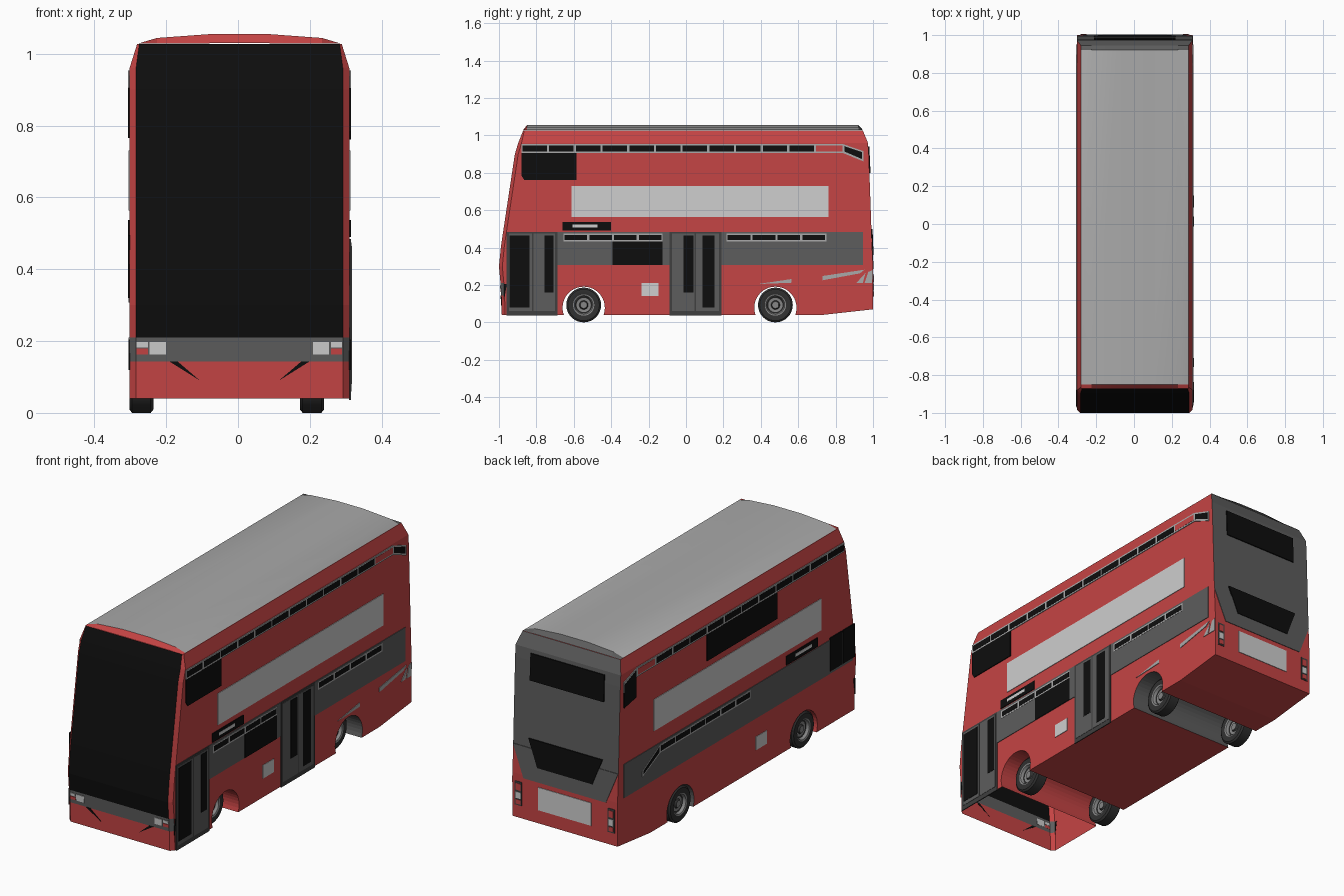
import bpy, bmesh, math
from mathutils import Vector, Matrix

if "Cube" in bpy.data.objects:
    bpy.data.objects.remove(bpy.data.objects["Cube"])

CX, HW = 0.004, 0.306          # body centre and half width
COLOURS = {
    "red": (0.56, 0.058, 0.058), "black": (0.004, 0.004, 0.004), "grey": (0.11, 0.11, 0.11),
    "dark grey": (0.05, 0.05, 0.05), "light grey": (0.62, 0.62, 0.62),
    "silver": (0.40, 0.40, 0.40), "rubber": (0.03, 0.03, 0.03), "rim grey": (0.24, 0.24, 0.24)}
MATS, IDX = [], {}
for i, (n, c) in enumerate(COLOURS.items()):
    m = bpy.data.materials.new(n)
    m.diffuse_color = (*c, 1)
    m.use_nodes = True
    m.node_tree.nodes["Principled BSDF"].inputs["Base Color"].default_value = m.diffuse_color
    MATS.append(m)
    IDX[n] = i


def finish(name, bm, recalc=True):
    if recalc:
        bmesh.ops.recalc_face_normals(bm, faces=bm.faces[:])
    me = bpy.data.meshes.new(name)
    bm.to_mesh(me)
    bm.free()
    for m in MATS:
        me.materials.append(m)
    ob = bpy.data.objects.new(name, me)
    bpy.context.collection.objects.link(ob)
    return ob


def smooth(ob, angle=35):
    bpy.ops.object.select_all(action='DESELECT')
    ob.select_set(True)
    bpy.context.view_layer.objects.active = ob
    bpy.ops.object.shade_smooth_by_angle(angle=math.radians(angle))


# Body shell: stacked plan outlines (z, front y, rear y, half width, corner bevel)
LEVELS = [(0.04, -0.985, 1.0, HW, 0.018), (0.143, -0.988, 1.0, HW, 0.018),
          (0.21, -0.992, 1.0, HW, 0.018), (0.30, -1.0, 1.0, HW, 0.018),
          (0.40, -0.99, 0.995, HW, 0.018), (0.45, -0.983, 0.993, HW, 0.018),
          (0.90, -0.915, 0.977, HW, 0.018), (0.96, -0.897, 0.973, HW, 0.018),
          (1.027, -0.87, 0.945, 0.285, 0.006)]
bm = bmesh.new()
rings = []
for z, yf, yr, w, b in LEVELS:
    pts = [(-w + b, yf), (w - b, yf), (w, yf + b), (w, 0.73), (w, yr), (-w, yr), (-w, 0.73), (-w, yf + b)]
    rings.append([bm.verts.new((CX + x, y, 0.07 if z == 0.04 and y > 0.9 else z)) for x, y in pts])
for i in range(len(rings) - 1):
    z = LEVELS[i][0]
    for j in range(8):
        k = (j + 1) % 8
        f = bm.faces.new((rings[i][j], rings[i][k], rings[i + 1][k], rings[i + 1][j]))
        if j == 0 and z >= 0.21:
            f.material_index = IDX["black"]            # windscreen
        elif (j in (0, 1, 7) and z == 0.143) or (j == 4 and z >= 0.45):
            f.material_index = IDX["grey"]             # headlamp band, rear panel
bm.faces.new([rings[0][j] for j in (0, 1, 2, 3, 6, 7)])
bm.faces.new([rings[0][j] for j in (3, 4, 5, 6)])
bm.faces.new(rings[-1])
body = finish("body", bm)

# Wheel arch tunnels right through the body
for y, col in ((-0.547, "red"), (0.478, "grey")):
    bm = bmesh.new()
    bmesh.ops.create_cone(bm, cap_ends=True, segments=40, radius1=0.113, radius2=0.113, depth=1,
                          matrix=Matrix.Translation((0, y, 0.078)) @ Matrix.Rotation(math.pi / 2, 4, 'Y'))
    for f in bm.faces:
        f.material_index = IDX[col]
    cutter = finish("arch_cutter", bm)
    cutter.hide_render = True
    mod = body.modifiers.new("arch", 'BOOLEAN')
    mod.operation, mod.object, mod.solver = 'DIFFERENCE', cutter, 'EXACT'
    bpy.context.view_layer.objects.active = body
    bpy.ops.object.modifier_apply(modifier=mod.name)
    bpy.data.objects.remove(cutter)

# Open underside ahead of the front axle
bm = bmesh.new()
bm.from_mesh(body.data)
gone = [f for f in bm.faces if f.normal.z < -0.9 and f.calc_center_median().y < -0.66
        and f.calc_center_median().z < 0.06]
bmesh.ops.delete(bm, geom=gone, context='FACES')
bm.to_mesh(body.data)
bm.free()

# Crowned roof
bm = bmesh.new()
crown = [(-0.284, 0), (-0.23, 0.016), (-0.08, 0.027), (0.08, 0.027), (0.23, 0.016), (0.284, 0)]
rows = [[bm.verts.new((CX + x, y, 1.028 + h * k)) for x, h in crown]
        for y, k in ((-0.87, 0.05), (-0.85, 1), (0.922, 1), (0.945, 0.05))]
for i, col in enumerate(("red", "silver", "grey")):
    for j in range(5):
        f = bm.faces.new((rows[i][j], rows[i][j + 1], rows[i + 1][j + 1], rows[i + 1][j]))
        f.material_index = IDX[col]
smooth(finish("roof", bm), 20)


def end_y(z, col):
    for a, b in zip(LEVELS, LEVELS[1:]):
        if z <= b[0]:
            return a[col] + (b[col] - a[col]) * (z - a[0]) / (b[0] - a[0])


def plate(name, side, polys, col, t=0.003):
    """Thin flat plates on a body side; polygons are (along, z) points."""
    bm = bmesh.new()
    for poly in polys:
        def at(u, z, d):
            if side in ("right", "left"):
                s = 1 if side == "right" else -1
                return (CX + s * (HW + d), u, z)
            if side == "front":
                return (CX + u, end_y(z, 1) - d, z)
            return (CX + u, end_y(z, 2) + d, z)
        lo = [bm.verts.new(at(u, z, -0.001)) for u, z in poly]
        hi = [bm.verts.new(at(u, z, t)) for u, z in poly]
        bm.faces.new(lo)
        bm.faces.new(hi)
        for i in range(len(poly)):
            j = (i + 1) % len(poly)
            bm.faces.new((lo[i], lo[j], hi[j], hi[i]))
    for f in bm.faces:
        f.material_index = IDX[col]
    return finish(name, bm)


def rect(a, b, z0, z1):
    return [(a, z0), (b, z0), (b, z1), (a, z1)]


def flip(polys):
    return polys + [[(-u, z) for u, z in p] for p in polys]


def window_strip(name, side, a, b, n, z0, z1):
    plate(name + "_frame", side, [rect(a, b, z0, z1)], "silver", 0.004)
    w, g = (b - a) / n, 0.006
    plate(name + "_panes", side, [rect(a + i * w + g, a + (i + 1) * w - g, z0 + 0.008, z1 - 0.008)
                                  for i in range(n)], "black", 0.005)


# Features shared by both sides
for s in ("right", "left"):
    window_strip(s + "_upper_windows", s, -0.88, 0.69, 11, 0.905, 0.953)
    plate(s + "_side_advert_panel", s, [rect(-0.612, 0.762, 0.564, 0.73) if s == "right"
                                        else rect(-0.69, 0.70, 0.564, 0.73)], "light grey")
    plate(s + "_sign", s, [rect(-0.66, -0.40, 0.49, 0.537)], "black", 0.004)
    plate(s + "_sign_strip", s, [rect(-0.607, -0.473, 0.507, 0.523)], "light grey", 0.005)
    plate(s + "_flap", s, [rect(-0.238, -0.147, 0.14, 0.21)], "light grey")
    plate(s + "_lamp_edge", s, [[(-0.972, 0.12), (-0.958, 0.205), (-0.972, 0.205)]], "black")
    plate(s + "_upper_end_frame", s, [rect(0.69, 0.84, 0.905, 0.953),
                                      [(0.84, 0.905), (0.95, 0.86), (0.95, 0.915), (0.84, 0.953)]],
          "silver", 0.004)
    plate(s + "_upper_blank_pane", s, [rect(0.694, 0.836, 0.913, 0.945)], "red", 0.005)

# Right side: band, windows, doors, decals
plate("right_band", "right", [rect(-0.687, -0.088, 0.307, 0.484), rect(0.19, 0.945, 0.307, 0.484)], "grey")
window_strip("right_lower_front", "right", -0.655, -0.125, 4, 0.432, 0.475)
window_strip("right_lower_rear", "right", 0.217, 0.75, 4, 0.432, 0.475)
plate("right_dark_windows", "right", [
    rect(-0.393, -0.125, 0.307, 0.432),
    [(-0.865, 0.762), (-0.585, 0.762), (-0.585, 0.905), (-0.88, 0.905), (-0.88, 0.785)]], "black", 0.0045)
plate("right_upper_end_window", "right", [[(0.848, 0.913), (0.942, 0.873), (0.942, 0.91), (0.848, 0.942)]],
      "black", 0.005)
for n, (a, m, b), glass in (
        ("front_door", (-0.96, -0.82, -0.687), [rect(-0.944, -0.837, 0.08, 0.465), rect(-0.757, -0.709, 0.16, 0.465)]),
        ("middle_door", (-0.088, 0.05, 0.19), [rect(-0.013, 0.04, 0.16, 0.465), rect(0.088, 0.152, 0.08, 0.465)])):
    plate(n + "_surround", "right", [rect(a, b, 0.036, 0.484)], "dark grey", 0.004)
    plate(n + "_leaves", "right", [rect(a + 0.013, m - 0.004, 0.06, 0.474), rect(m + 0.004, b - 0.013, 0.06, 0.474)],
          "grey", 0.0055)
    plate(n + "_glass", "right", glass, "black", 0.007)
plate("right_decals", "right", [
    [(0.385, 0.205), (0.565, 0.212), (0.565, 0.232)],
    [(0.73, 0.225), (0.93, 0.262), (0.955, 0.282), (0.73, 0.248)],
    [(0.91, 0.21), (0.945, 0.21), (0.96, 0.265)],
    [(0.955, 0.21), (0.995, 0.21), (0.998, 0.28), (0.975, 0.27)]], "silver")

# Left side: band, windows, driver's window
plate("left_band", "left", [rect(-0.95, 0.95, 0.307, 0.484)], "grey")
window_strip("left_lower", "left", -0.10, 0.65, 6, 0.432, 0.475)
plate("left_lower_end_frame", "left", [[(0.65, 0.432), (0.80, 0.36), (0.80, 0.39), (0.65, 0.475)]], "silver", 0.004)
plate("left_lower_end_window", "left", [[(0.657, 0.438), (0.79, 0.372), (0.79, 0.388), (0.657, 0.464)]],
      "black", 0.005)
plate("left_dark_windows", "left", [
    rect(-0.32, 0.26, 0.765, 0.905), [(0.848, 0.80), (0.95, 0.78), (0.95, 0.90), (0.848, 0.942)],
    rect(-0.86, -0.76, 0.32, 0.495), rect(-0.965, -0.868, 0.32, 0.495)], "black", 0.005)

# Front: headlamps and air slits
plate("headlamps", "front", flip([rect(-0.25, -0.205, 0.163, 0.197), rect(-0.286, -0.255, 0.182, 0.197)]), "light grey")
plate("indicators", "front", flip([rect(-0.286, -0.255, 0.163, 0.179)]), "red")
plate("front_slits", "front", flip([[(-0.195, 0.143), (-0.11, 0.09), (-0.172, 0.143)]]), "black")

# Rear: tapered panel, windows, number plate, lamps
plate("rear_panel", "rear", [[(-0.24, 0.285), (0.24, 0.285), (HW, 0.45), (-HW, 0.45)]], "grey")
plate("rear_windows", "rear", [rect(-0.215, 0.215, 0.80, 0.94),
                               [(-0.16, 0.36), (0.16, 0.36), (0.215, 0.5), (-0.215, 0.5)]], "black", 0.006)
plate("rear_hatch_panel", "rear", [rect(-0.155, 0.155, 0.14, 0.26)], "light grey")
plate("tail_lamp_housings", "rear", flip([rect(-0.29, -0.25, 0.135, 0.26)]), "dark grey")
plate("tail_lamps", "rear", flip([rect(-0.284, -0.256, 0.215, 0.25), rect(-0.284, -0.256, 0.142, 0.165)]), "red", 0.005)
plate("reverse_lamps", "rear", flip([rect(-0.284, -0.256, 0.172, 0.205)]), "light grey", 0.005)

# Wheels: turned profile of (radius, offset, colour of the next ring)
HALF = [(0.0, 0.022, "rim grey"), (0.018, 0.022, "rubber"), (0.024, 0.014, "rim grey"),
        (0.038, 0.014, "rubber"), (0.044, 0.016, "rim grey"), (0.050, 0.03, "rim grey"),
        (0.057, 0.033, "rubber"), (0.084, 0.033, "rubber"), (0.093, 0.026, "rubber")]
PROFILE = HALF + [(r, -o, HALF[max(i - 1, 0)][2]) for i, (r, o, c) in reversed(list(enumerate(HALF)))]
SEG = 32
for end, y in (("front", -0.547), ("rear", 0.478)):
    for side, x in (("right", 0.206), ("left", -0.269)):
        bm = bmesh.new()
        loops = [[bm.verts.new((x + o, y + r * math.cos(a * math.tau / SEG), 0.093 + r * math.sin(a * math.tau / SEG)))
                  for a in range(SEG)] for r, o, c in PROFILE]
        for i in range(len(loops) - 1):
            for a in range(SEG):
                b = (a + 1) % SEG
                f = bm.faces.new((loops[i][a], loops[i][b], loops[i + 1][b], loops[i + 1][a]))
                f.material_index = IDX[PROFILE[i][2]]
        bmesh.ops.remove_doubles(bm, verts=bm.verts[:], dist=1e-5)
        smooth(finish(f"{end}_{side}_wheel", bm), 30)
